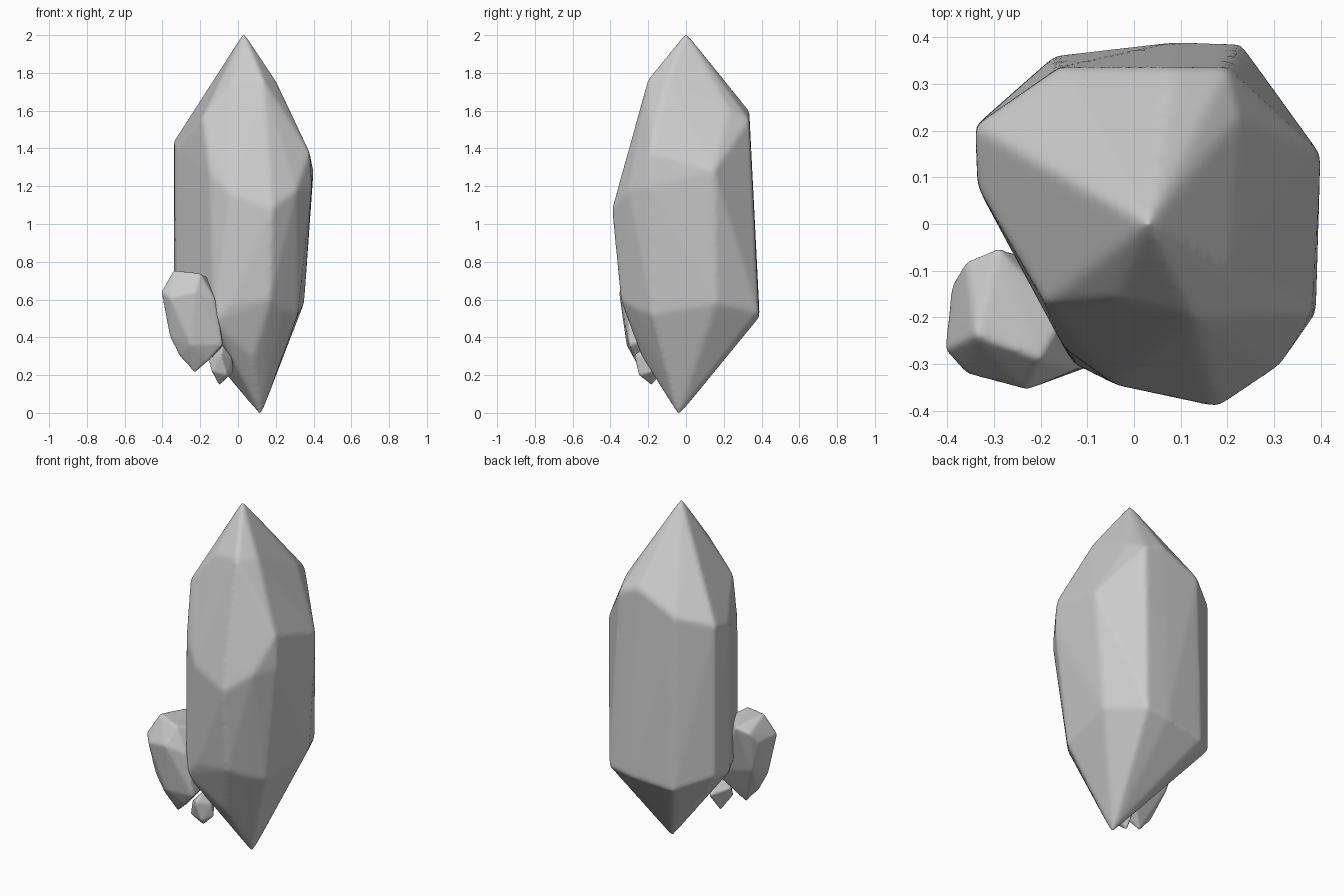
import bpy, bmesh


def crystal(name, points, voxel, smooth):
    """Convex faceted body with softly worn edges."""
    bm = bmesh.new()
    for p in points:
        bm.verts.new(p)
    bmesh.ops.convex_hull(bm, input=bm.verts)
    loose = [v for v in bm.verts if not v.link_faces]
    bmesh.ops.delete(bm, geom=loose, context='VERTS')
    bmesh.ops.recalc_face_normals(bm, faces=bm.faces)
    mesh = bpy.data.meshes.new(name)
    bm.to_mesh(mesh)
    bm.free()
    ob = bpy.data.objects.new(name, mesh)
    bpy.context.collection.objects.link(ob)
    m = ob.modifiers.new("even_mesh", 'REMESH')
    m.mode = 'VOXEL'
    m.voxel_size = voxel
    m.use_smooth_shade = True
    s = ob.modifiers.new("worn_edges", 'SMOOTH')
    s.factor = 0.5
    s.iterations = smooth
    return ob


# Main double-pointed crystal
tips = [(0.03, 0.0, 2.015), (0.12, -0.04, -0.015)]
upper_facets = [
    (-0.19, -0.17, 1.56), (-0.04, -0.16, 1.75), (0.13, -0.2, 1.77),
    (0.20, -0.10, 1.76), (0.225, 0.23, 1.61),
]
shoulder = [
    (-0.34, 0.21, 1.44), (-0.335, 0.08, 1.40), (-0.16, 0.335, 1.49),
    (0.20, 0.335, 1.55), (0.08, 0.335, 1.60), (0.40, 0.15, 1.28),
    (0.38, -0.19, 1.38), (0.18, -0.392, 1.08), (-0.15, -0.265, 1.27),
    (-0.04, -0.345, 1.16), (0.39, -0.19, 1.2), (0.31, -0.305, 1.18),
]
waist = [
    (-0.34, 0.21, 0.55), (-0.325, 0.06, 0.52), (-0.17, 0.36, 0.48),
    (0.09, 0.39, 0.51), (0.23, 0.385, 0.53), (0.35, 0.16, 0.58),
    (0.315, -0.18, 0.52), (0.17, -0.345, 0.60), (-0.13, -0.30, 0.48),
    (0.24, -0.265, 0.55), (-0.03, -0.33, 0.58),
]
lower_facets = [(0.08, -0.23, 0.29), (0.25, -0.15, 0.40), (-0.05, 0.18, 0.27)]
crystal("main_crystal", tips + upper_facets + shoulder + waist + lower_facets,
        0.012, 10)

# Side crystal leaning against the lower front left
side = [
    (-0.36, -0.08, 0.70), (-0.29, -0.05, 0.73), (-0.34, -0.24, 0.755),
    (-0.20, -0.29, 0.74), (-0.15, -0.20, 0.71), (-0.12, -0.31, 0.60),
    (-0.405, -0.27, 0.64), (-0.39, -0.13, 0.64), (-0.36, -0.32, 0.61),
    (-0.23, -0.355, 0.64), (-0.36, -0.25, 0.40), (-0.34, -0.13, 0.46),
    (-0.25, -0.315, 0.36), (-0.08, -0.30, 0.36), (-0.08, -0.12, 0.40),
    (-0.23, -0.23, 0.21), (-0.15, -0.27, 0.28), (-0.31, -0.24, 0.30),
]
crystal("side_crystal", side, 0.008, 8)

# Tiny crystal at the foot of the side crystal
tiny = [
    (-0.08, -0.21, 0.36), (-0.155, -0.20, 0.28), (-0.03, -0.20, 0.29),
    (-0.09, -0.275, 0.31), (-0.14, -0.24, 0.22), (-0.025, -0.19, 0.215),
    (-0.06, -0.25, 0.20), (-0.09, -0.09, 0.26), (-0.10, -0.18, 0.145),
]
crystal("tiny_crystal", tiny, 0.006, 5)
